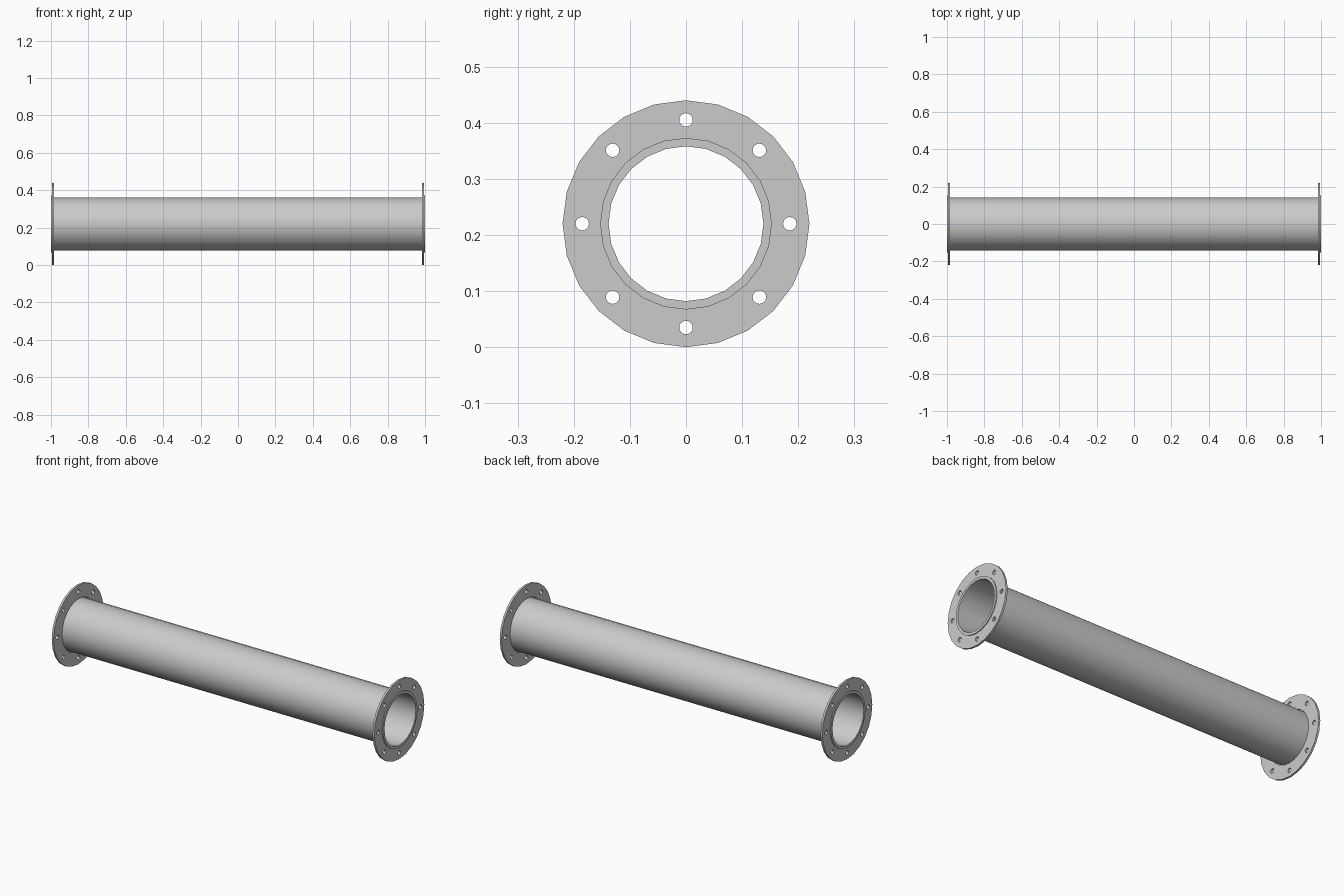
import bpy, bmesh
from math import cos, sin, pi, radians

if "Cube" in bpy.data.objects:
    bpy.data.objects.remove(bpy.data.objects["Cube"])

CZ = 0.22      # height of the pipe axis
SIDES = 24


def finish(name, bm):
    bmesh.ops.recalc_face_normals(bm, faces=bm.faces)
    mesh = bpy.data.meshes.new(name)
    bm.to_mesh(mesh)
    bm.free()
    obj = bpy.data.objects.new(name, mesh)
    bpy.context.collection.objects.link(obj)
    return obj


def select(obj):
    bpy.ops.object.select_all(action='DESELECT')
    obj.select_set(True)
    bpy.context.view_layer.objects.active = obj


def lathe(name, profile):
    """Turn a closed (x, radius) profile around the pipe axis."""
    bm = bmesh.new()
    rings = []
    for i in range(SIDES):
        a = 2 * pi * i / SIDES
        rings.append([bm.verts.new((x, r * sin(a), CZ + r * cos(a))) for x, r in profile])
    n = len(profile)
    for i in range(SIDES):
        a, b = rings[i], rings[(i + 1) % SIDES]
        for j in range(n):
            k = (j + 1) % n
            bm.faces.new((a[j], a[k], b[k], b[j]))
    return finish(name, bm)


def bolt_cutters(x):
    """Eight pins along x on the bolt circle."""
    bm = bmesh.new()
    seg = 16
    for h in range(8):
        c = h * pi / 4
        cy, cz = 0.185 * sin(c), CZ + 0.185 * cos(c)
        ends = [[bm.verts.new((x + d, cy + 0.012 * cos(2 * pi * i / seg),
                               cz + 0.012 * sin(2 * pi * i / seg))) for i in range(seg)]
                for d in (-0.03, 0.03)]
        for e in ends:
            bm.faces.new(e)
        for i in range(seg):
            k = (i + 1) % seg
            bm.faces.new((ends[0][i], ends[0][k], ends[1][k], ends[1][i]))
    obj = finish("bolt_cutters", bm)
    obj.hide_render = True
    return obj


# Pipe with a flared collar at each end
pipe = lathe("pipe", [(-1, 0.138), (-1, 0.153), (-0.995, 0.153), (-0.995, 0.142),
                      (0.995, 0.142), (0.995, 0.153), (1, 0.153), (1, 0.138)])
select(pipe)
bpy.ops.object.shade_smooth_by_angle(angle=radians(30))

# Loose flanges behind the collars, drilled with eight bolt holes
for side, s in (("left", -1), ("right", 1)):
    flange = lathe(side + "_flange", [(s * 0.984, 0.145), (s * 0.984, 0.22),
                                      (s * 0.995, 0.22), (s * 0.995, 0.145)])
    cutter = bolt_cutters(s * 0.99)
    mod = flange.modifiers.new("bolt_holes", 'BOOLEAN')
    mod.operation = 'DIFFERENCE'
    mod.solver = 'EXACT'
    mod.object = cutter
    select(flange)
    bpy.ops.object.modifier_apply(modifier=mod.name)
    bpy.data.objects.remove(cutter)
    bpy.ops.object.shade_smooth_by_angle(angle=radians(30))
